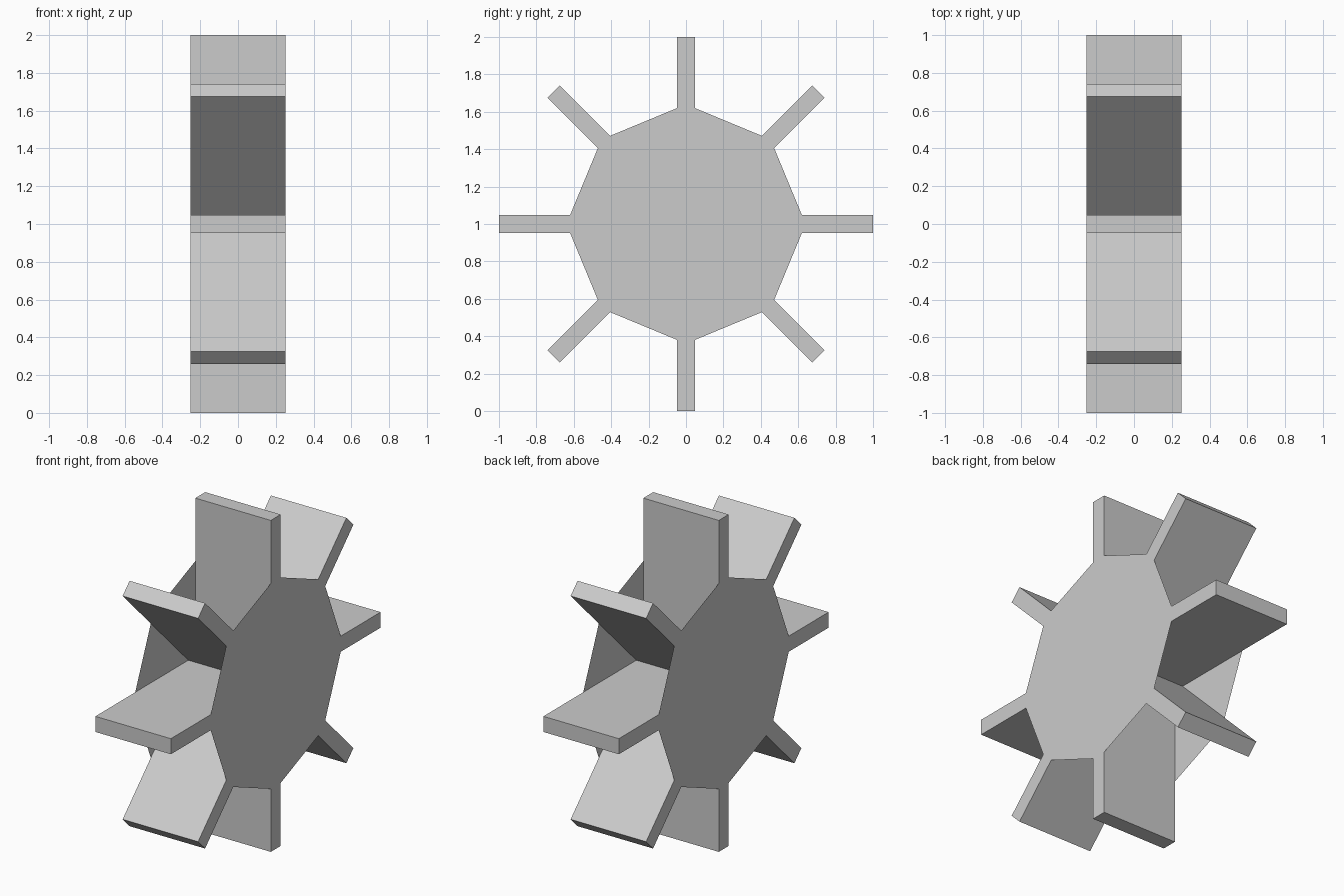
import bpy, bmesh
from math import pi, tan
from mathutils import Matrix, Vector

if "Cube" in bpy.data.objects:
    bpy.data.objects.remove(bpy.data.objects["Cube"])

BLADES = 8
HALF_WIDTH = 0.252     # along x
HALF_BLADE = 0.047     # half blade thickness
ROOT, TIP = 0.62, 1.0  # hub edge and blade tip distance from the axle
CENTRE = Vector((0, 0, 1))
INNER = HALF_BLADE / tan(pi / BLADES)  # where neighbouring blades meet

# One blade outline in the y-z plane, ending at the valley before the next blade
blade = [(ROOT, -HALF_BLADE), (TIP, -HALF_BLADE), (TIP, HALF_BLADE),
         (ROOT, HALF_BLADE), (INNER, HALF_BLADE)]
N = len(blade)

bm = bmesh.new()
left, right = [], []
for i in range(BLADES):
    turn = Matrix.Rotation(i * 2 * pi / BLADES, 3, 'X')
    for y, z in blade:
        left.append(bm.verts.new(turn @ Vector((-HALF_WIDTH, y, z)) + CENTRE))
        right.append(bm.verts.new(turn @ Vector((HALF_WIDTH, y, z)) + CENTRE))

# Blades: a solid star running right into the axle
count = len(left)
bm.faces.new(right)
bm.faces.new(left[::-1])
for i in range(count):
    j = (i + 1) % count
    bm.faces.new((left[i], left[j], right[j], right[i]))

# Hub side plates: thin webs closing each gap at both ends, open at the rim
for i in range(BLADES):
    root, valley, following = (i * N + 3, i * N + 4, (i + 1) * N % count)
    bm.faces.new((right[root], right[following], right[valley]))
    bm.faces.new((left[root], left[valley], left[following]))

mesh = bpy.data.meshes.new("paddle_wheel")
bm.to_mesh(mesh)
bm.free()
wheel = bpy.data.objects.new("paddle_wheel", mesh)
bpy.context.collection.objects.link(wheel)
